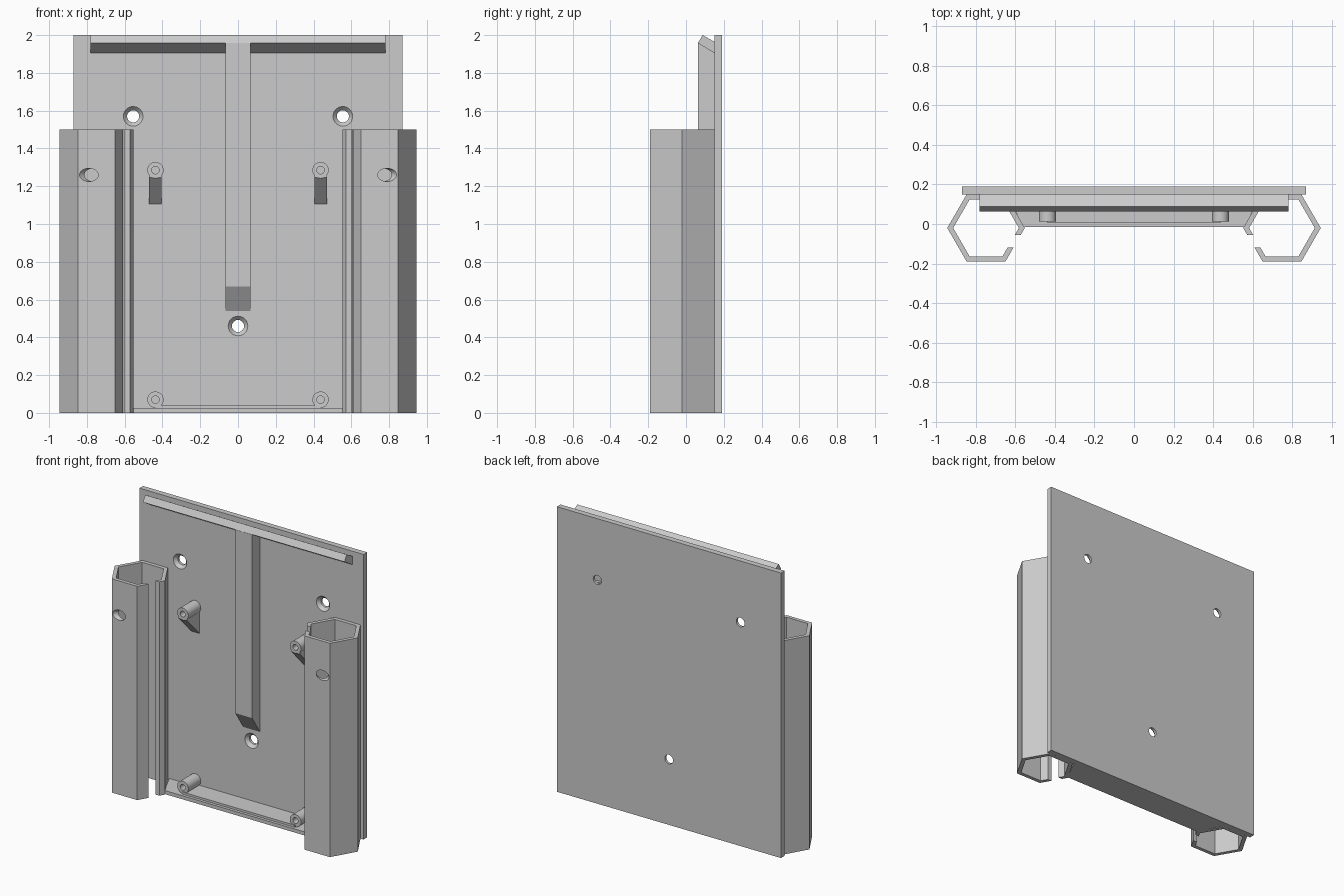
import bpy, bmesh
from math import cos, sin, pi, radians, sqrt
from mathutils import Matrix, Vector

cube = bpy.data.objects.get("Cube")
if cube:
    bpy.data.objects.remove(cube, do_unlink=True)

GREY = (0.6, 0.6, 0.6, 1)
grey = bpy.data.materials.new("light_grey")
grey.use_nodes = True
grey.diffuse_color = GREY
grey.node_tree.nodes["Principled BSDF"].inputs["Base Color"].default_value = GREY

FACE_Y = 0.15          # front face of the back plate


def finish(name, bm):
    bmesh.ops.recalc_face_normals(bm, faces=bm.faces)
    mesh = bpy.data.meshes.new(name)
    bm.to_mesh(mesh)
    bm.free()
    mesh.materials.append(grey)
    obj = bpy.data.objects.new(name, mesh)
    bpy.context.collection.objects.link(obj)
    return obj


def prism(name, points, axis, lo, hi):
    """Extrude a profile: (x, y) points along z, or (y, z) points along x."""
    bm = bmesh.new()
    if axis == "z":
        verts = [bm.verts.new((a, b, lo)) for a, b in points]
        step = Vector((0, 0, hi - lo))
    else:
        verts = [bm.verts.new((lo, a, b)) for a, b in points]
        step = Vector((hi - lo, 0, 0))
    face = bm.faces.new(verts)
    ext = bmesh.ops.extrude_face_region(bm, geom=[face], use_keep_orig=True)["geom"]
    bmesh.ops.translate(bm, vec=step, verts=[v for v in ext if isinstance(v, bmesh.types.BMVert)])
    return finish(name, bm)


def turned(name, x, z, profile, n=32):
    """Solid of revolution about a y-parallel axis from (radius, y) pairs."""
    bm = bmesh.new()
    rings = [[bm.verts.new((x + r * cos(2 * pi * i / n), y, z + r * sin(2 * pi * i / n)))
              for i in range(n)] for r, y in profile]
    for a, b in zip(rings, rings[1:]):
        for i in range(n):
            j = (i + 1) % n
            bm.faces.new((a[i], a[j], b[j], b[i]))
    bm.faces.new(rings[0])
    bm.faces.new(rings[-1])
    return finish(name, bm)


def smooth(obj):
    bpy.ops.object.select_all(action="DESELECT")
    obj.select_set(True)
    bpy.context.view_layer.objects.active = obj
    bpy.ops.object.shade_smooth_by_angle(angle=radians(30))


def cut(obj, cutter):
    mod = obj.modifiers.new("cut", "BOOLEAN")
    mod.operation, mod.solver, mod.object = "DIFFERENCE", "EXACT", cutter
    cutter.hide_render = True
    bpy.context.view_layer.objects.active = obj
    bpy.ops.object.modifier_apply(modifier=mod.name)
    bpy.data.objects.remove(cutter, do_unlink=True)


# Back plate with three countersunk screw holes
plate = prism("back_plate", [(-0.87, FACE_Y), (0.87, FACE_Y), (0.87, 0.19), (-0.87, 0.19)], "z", 0, 2)
for x, z in ((-0.555, 1.57), (0.555, 1.57), (0, 0.46)):
    cut(plate, turned("screw_hole_cutter", x, z,
                      [(0.052, 0.14), (0.052, FACE_Y), (0.032, 0.172), (0.032, 0.21)]))
smooth(plate)

# Hexagonal side tubes, slotted along the inner front side
CX, CY, R_OUT, R_IN = 0.748, -0.02, 0.196, 0.166
SLOT_FRONT, SLOT_BACK = -0.12, -0.055


def corner(r, deg):
    return CX + r * cos(radians(deg)), CY + r * sin(radians(deg))


def slot_edge(r, y):
    return CX - r + abs(y - CY) / sqrt(3), y


angles = (240, 300, 0, 60, 120, 180)
section = [slot_edge(R_OUT, SLOT_FRONT)] + [corner(R_OUT, a) for a in angles]
section += [slot_edge(R_OUT, SLOT_BACK), slot_edge(R_IN, SLOT_BACK)]
section += [corner(R_IN, a) for a in reversed(angles)] + [slot_edge(R_IN, SLOT_FRONT)]

for side, s in (("left", 1), ("right", -1)):
    tube = prism(side + "_hex_tube", [(s * x, y) for x, y in section], "z", 0, 1.5)
    # Slanted hole through the front wall
    bm = bmesh.new()
    bmesh.ops.create_cone(bm, cap_ends=True, segments=32, radius1=0.035, radius2=0.035, depth=0.18)
    aim = Vector((-s, 1, 0)).to_track_quat("Z", "Y").to_matrix().to_4x4()
    bm.transform(Matrix.Translation((s * 0.79, -0.19, 1.26)) @ aim)
    cut(tube, finish("tube_hole_cutter", bm))
    smooth(tube)

    # Standoffs with blind holes
    x = s * 0.437
    for level, z in (("upper", 1.285), ("lower", 0.07)):
        smooth(turned(f"{side}_{level}_standoff", x, z,
                      [(0.043, FACE_Y), (0.043, 0.012), (0.02, 0.012), (0.02, 0.14)]))
    # Gusset below the upper standoff
    prism(side + "_gusset", [(FACE_Y, 1.105), (0.014, 1.245), (0.014, 1.26), (FACE_Y, 1.26)],
          "x", x - 0.033, x + 0.033)

# Centre rib with a sloped lower end
prism("centre_rib", [(FACE_Y, 0.54), (0.063, 0.67), (0.063, 1.957), (FACE_Y, 1.957)], "x", -0.066, 0.066)

# Tilted lip along the top edge
prism("top_lip", [(FACE_Y, 1.905), (0.063, 1.958), (0.088, 2.0), (FACE_Y, 1.965)], "x", -0.782, 0.782)

# Bottom shelf between the tubes, with a raised ledge between the standoffs
prism("bottom_shelf", [(-0.56, -0.015), (0.56, -0.015), (0.64, FACE_Y), (-0.64, FACE_Y)], "z", 0, 0.025)
prism("shelf_ledge", [(0.005, 0.02), (0.005, 0.04), (FACE_Y, 0.04), (FACE_Y, 0.02)], "x", -0.437, 0.437)
